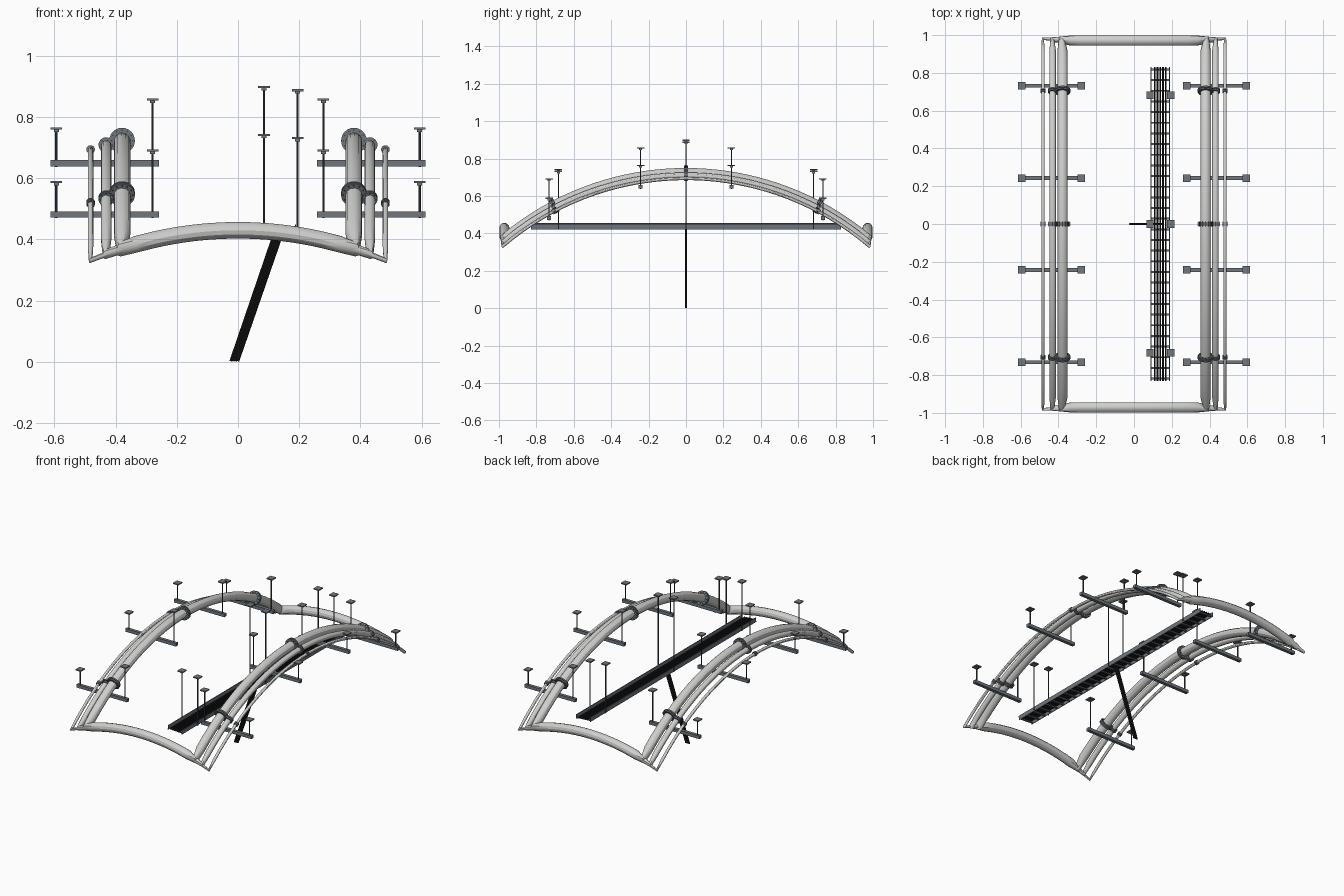
import bpy, math
from mathutils import Vector

cube = bpy.data.objects.get("Cube")
if cube:
    bpy.data.objects.remove(cube)


def material(name, rgb):
    m = bpy.data.materials.new(name)
    m.use_nodes = True
    m.diffuse_color = (*rgb, 1)
    m.node_tree.nodes["Principled BSDF"].inputs["Base Color"].default_value = (*rgb, 1)
    return m


PIPE = material("pale grey pipe", (0.62, 0.62, 0.61))
STEEL = material("slate steel", (0.16, 0.185, 0.21))
ROD = material("dark rod", (0.06, 0.065, 0.07))
CABLE = material("black cable", (0.012, 0.012, 0.013))


def finish(name, mat, smooth=False):
    ob = bpy.context.object
    ob.name = name
    ob.data.materials.clear()
    ob.data.materials.append(mat)
    if smooth:
        bpy.ops.object.shade_smooth_by_angle()
    return ob


def box(name, mat, loc, size, tilt=0):
    bpy.ops.mesh.primitive_cube_add(size=1, location=loc, rotation=(0, tilt, 0))
    bpy.context.object.scale = size
    return finish(name, mat)


def rod(name, mat, a, b, radius, sides=12):
    a, b = Vector(a), Vector(b)
    d = b - a
    bpy.ops.mesh.primitive_cylinder_add(vertices=sides, radius=radius, depth=d.length,
                                        location=(a + b) / 2)
    bpy.context.object.rotation_euler = d.to_track_quat('Z', 'Y').to_euler()
    return finish(name, mat, sides > 6)


def tube_loop(name, mat, points, radius):
    cu = bpy.data.curves.new(name, 'CURVE')
    cu.dimensions = '3D'
    cu.bevel_depth = radius
    cu.bevel_resolution = 4
    sp = cu.splines.new('POLY')
    sp.points.add(len(points) - 1)
    for p, co in zip(sp.points, points):
        p.co = (*co, 1)
    sp.use_cyclic_u = True
    ob = bpy.data.objects.new(name, cu)
    bpy.context.collection.objects.link(ob)
    bpy.ops.object.select_all(action='DESELECT')
    ob.select_set(True)
    bpy.context.view_layer.objects.active = ob
    bpy.ops.object.convert(target='MESH')
    finish(name, mat, True)


def drop(t, half, sag):
    """Fall of a circular arch below its crown at distance t."""
    r = (half * half + sag * sag) / (2 * sag)
    return r - math.sqrt(r * r - t * t), math.asin(t / r)


def end_height(x):
    return 0.43 - drop(x, 0.38, 0.06)[0]


# Three nested pipe loops: arched along the sides and across both ends
LOOPS = [("large", 0.379, 0.971, 0.723, 0.027, 0.042),
         ("medium", 0.431, 0.975, 0.709, 0.017, 0.025),
         ("small", 0.482, 0.98, 0.694, 0.009, 0.014)]
N, M = 36, 16
for label, hx, hy, crown, radius, flange in LOOPS:
    sag = crown - end_height(hx)
    pts = []
    for s in (1, -1):
        for i in range(N):
            y = s * hy * (2 * i / N - 1)
            pts.append((s * hx, y, crown - drop(y, hy, sag)[0]))
        for i in range(M):
            x = s * hx * (1 - 2 * i / M)
            pts.append((x, s * hy, end_height(x)))
    tube_loop(label + "_pipe_loop", PIPE, pts, radius)

    # Bolted flange pairs on the side arches
    for side in (-1, 1):
        for y in (-0.705, 0, 0.705):
            fall, ang = drop(y, hy, sag)
            c = Vector((side * hx, y, crown - fall))
            along = Vector((0, math.cos(ang), -math.sin(ang)))
            up = Vector((0, math.sin(ang), math.cos(ang)))
            for s in (-1, 1):
                rod(label + "_flange", STEEL, c + along * s * 0.0015,
                    c + along * s * 0.009, flange, 24)
            count = 12 if label == "large" else 8
            for k in range(count):
                a = math.tau * k / count
                p = c + (Vector((1, 0, 0)) * math.cos(a) + up * math.sin(a)) * (flange + radius) / 2
                rod(label + "_flange_bolt", ROD, p - along * 0.012, p + along * 0.012,
                    (flange - radius) * 0.2, 6)


def hanger(name, x, y, low, top):
    rod(name + "_rod", ROD, (x, y, low), (x, y, top - 0.005), 0.0035, 8)
    box(name + "_ceiling_plate", STEEL, (x, y, top - 0.004), (0.038, 0.04, 0.007))
    box(name + "_plate_socket", STEEL, (x, y, top - 0.011), (0.016, 0.016, 0.008))


# Support beams hung under the side arches
for side in (-1, 1):
    for y, z, inner, outer in ((0.243, 0.649, 0.861, 0.767), (0.732, 0.482, 0.695, 0.592)):
        for sy in (-1, 1):
            box("support_beam", STEEL, (side * 0.436, sy * y, z), (0.354, 0.02, 0.02))
            hanger("inner_hanger", side * 0.279, sy * y, z - 0.012, inner)
            hanger("outer_hanger", side * 0.594, sy * y, z - 0.012, outer)

# Cable tray: side rails, rungs and the cables lying on them
TX, TZ, TL, TILT = 0.139, 0.438, 0.83, 0.06
for s in (-1, 1):
    box("tray_side_rail", STEEL, (TX + s * 0.048, 0, TZ - s * 0.003),
        (0.004, 2 * TL, 0.027), TILT)
RUNGS = 30
for i in range(RUNGS):
    y = -TL + 0.012 + i * (2 * TL - 0.024) / (RUNGS - 1)
    box("tray_rung", STEEL, (TX, y, TZ - 0.009), (0.096, 0.01, 0.006), TILT)
for k in range(-2, 3):
    x = TX + k * 0.0145
    z = TZ - 0.001 - k * 0.0009
    rod("tray_cable", CABLE, (x, -TL, z), (x, TL, z), 0.005, 8)

# Tray hangers
for y, top in ((0, 0.902), (0.682, 0.746), (-0.682, 0.746)):
    hanger("tray_left_hanger", 0.195, y, TZ - 0.014, top - 0.01)
    hanger("tray_right_hanger", 0.085, y, TZ - 0.01, top)

# Bundle of cables dropping from the tray to the floor
for k in range(4):
    dx = (k - 1.5) * 0.0075
    rod("drop_cable", CABLE, (0.136 + dx * 1.1, 0, TZ - 0.006),
        (-0.012 + dx, 0, 0.002), 0.0048, 8)
